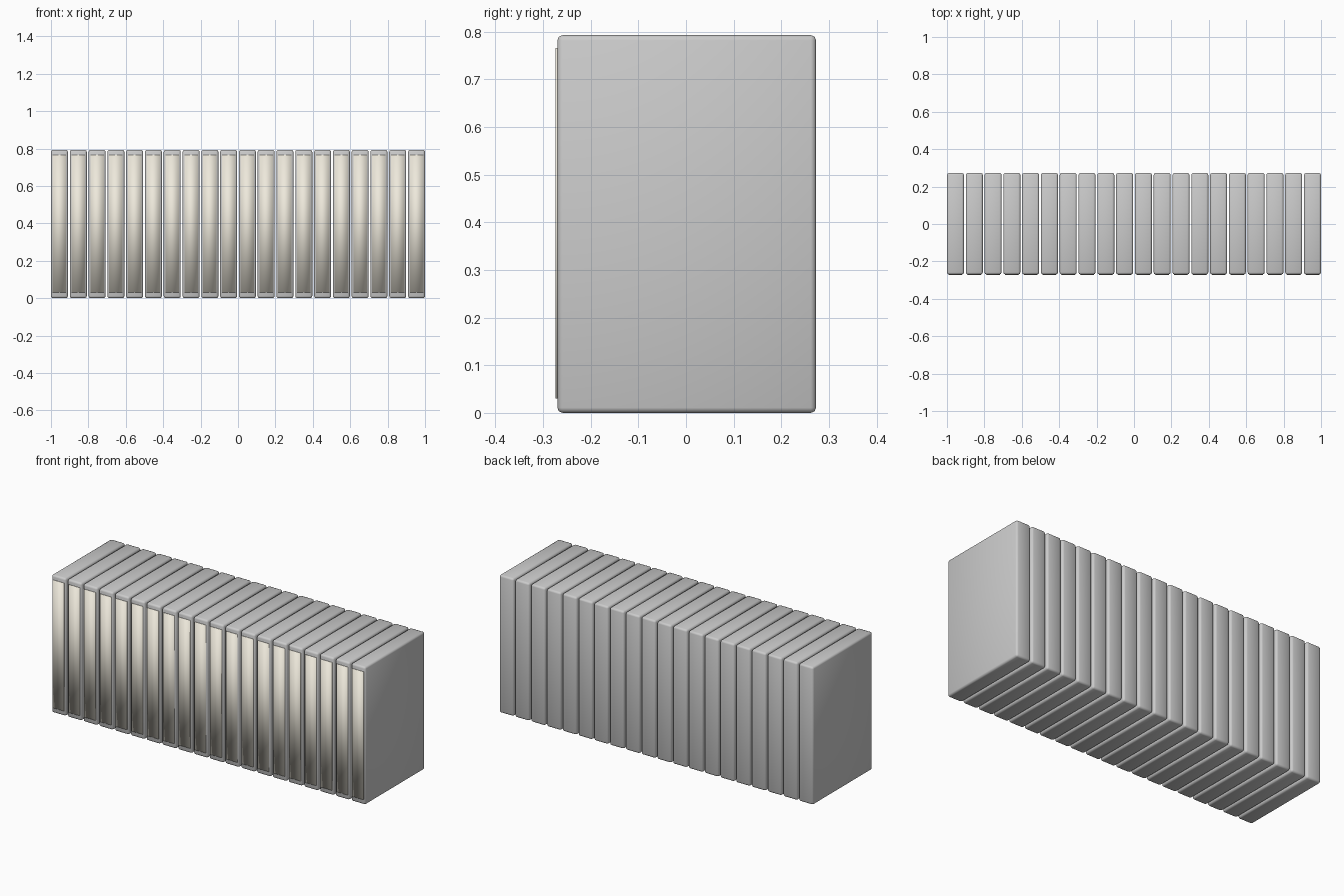
import bpy, bmesh
from mathutils import Matrix, Vector

if "Cube" in bpy.data.objects:
    bpy.data.objects.remove(bpy.data.objects["Cube"])

COUNT = 20
WIDTH, DEPTH, HEIGHT = 0.091, 0.543, 0.793
PITCH = (2.0 - WIDTH) / (COUNT - 1)

cream = bpy.data.materials.new("cream_label")
cream.diffuse_color = (0.85, 0.81, 0.71, 1)
cream.use_nodes = True
cream.node_tree.nodes["Principled BSDF"].inputs["Base Color"].default_value = cream.diffuse_color


def box(name, size, centre, bevel=0.0, material=None):
    bm = bmesh.new()
    bmesh.ops.create_cube(bm, size=1.0, matrix=Matrix.Diagonal((*size, 1)))
    if bevel:
        bmesh.ops.bevel(bm, geom=bm.edges[:], offset=bevel, segments=2,
                        profile=0.5, affect='EDGES')
    for f in bm.faces:
        f.smooth = True
    mesh = bpy.data.meshes.new(name)
    bm.to_mesh(mesh)
    bm.free()
    if material:
        mesh.materials.append(material)
    ob = bpy.data.objects.new(name, mesh)
    ob.location = Vector(centre)
    bpy.context.collection.objects.link(ob)
    return ob


# row of upright binders, each with a thin label on its spine
for i in range(COUNT):
    x = -1 + WIDTH / 2 + i * PITCH
    box(f"binder_{i + 1:02d}", (WIDTH, DEPTH, HEIGHT),
        (x, 0.0015, HEIGHT / 2), bevel=0.011)
    box(f"spine_label_{i + 1:02d}", (0.072, 0.006, 0.736),
        (x, -0.2705, 0.398), material=cream)
